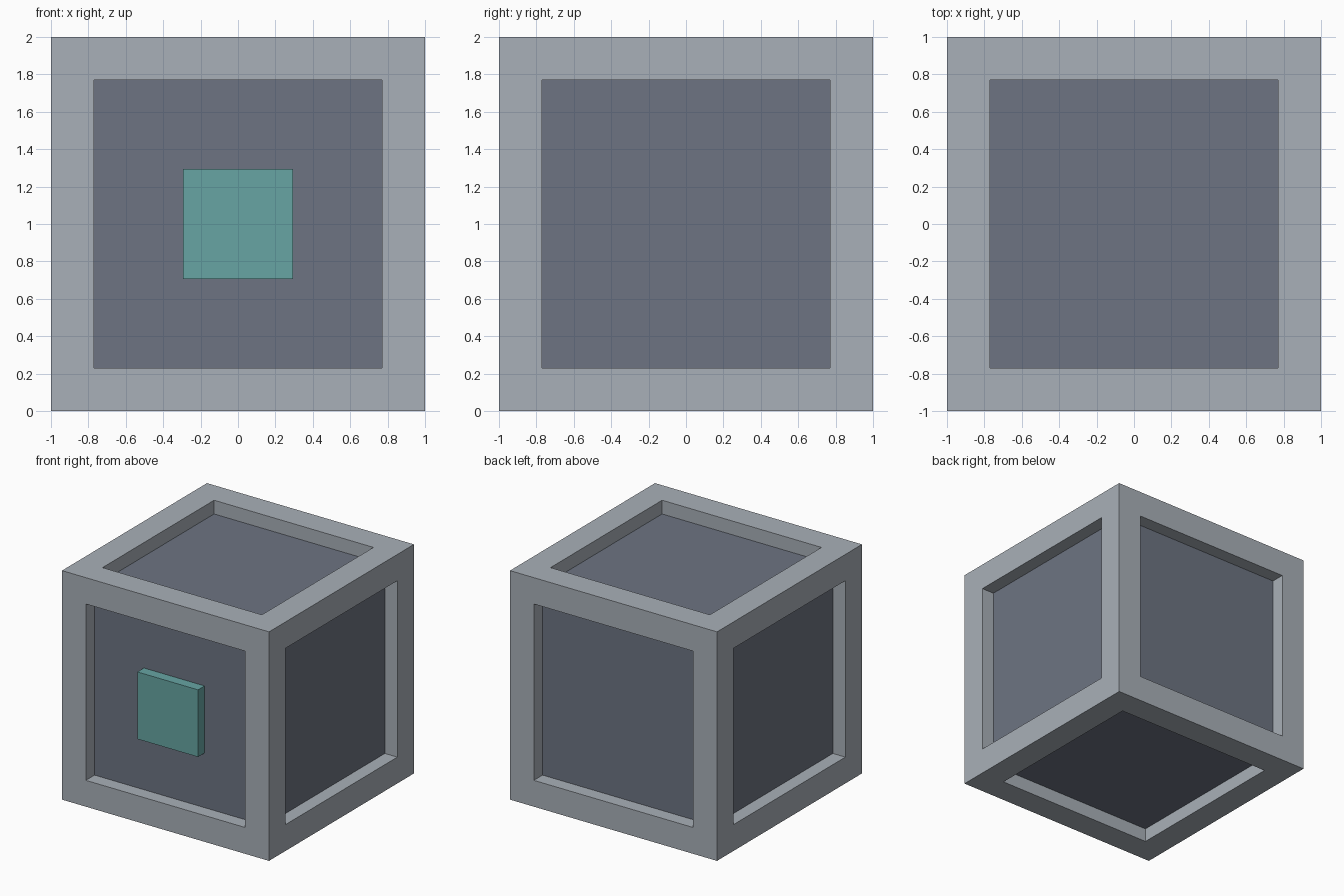
import bpy
import bmesh
from mathutils import Matrix, Vector

HALF = 1.0        # half the crate's side
BORDER = 0.23     # width of the frame bars
RECESS = 0.12     # depth of the panels behind the frame

if "Cube" in bpy.data.objects:
    bpy.data.objects.remove(bpy.data.objects["Cube"], do_unlink=True)


def srgb(*rgb):
    """Turn 0-255 screen values into a linear colour."""
    def lin(c):
        c /= 255
        return c / 12.92 if c <= 0.04045 else ((c + 0.055) / 1.055) ** 2.4
    return (*[lin(c) for c in rgb], 1.0)


def material(name, colour):
    mat = bpy.data.materials.new(name)
    mat.use_nodes = True
    mat.diffuse_color = colour
    bsdf = mat.node_tree.nodes["Principled BSDF"]
    bsdf.inputs["Base Color"].default_value = colour
    return mat


def add_object(name, bm, mat):
    mesh = bpy.data.meshes.new(name)
    bm.to_mesh(mesh)
    bm.free()
    mesh.materials.append(mat)
    obj = bpy.data.objects.new(name, mesh)
    bpy.context.collection.objects.link(obj)
    return obj


def box(centre, size):
    bm = bmesh.new()
    place = Matrix.Translation(centre) @ Matrix.Diagonal((*size, 1.0))
    bmesh.ops.create_cube(bm, size=1.0, matrix=place)
    return bm


light_grey = material("light grey", srgb(169, 176, 184))
slate = material("slate grey", srgb(109, 116, 130))
teal = material("teal", srgb(103, 165, 163))

middle = Vector((0, 0, HALF))

# Frame: every side is inset, then pushed in to make an open recess
frame = box(middle, [2 * HALF] * 3)
sides = frame.faces[:]
bmesh.ops.inset_individual(frame, faces=sides, thickness=BORDER, use_even_offset=True)
bmesh.ops.inset_individual(frame, faces=sides, thickness=0, depth=-RECESS)
bmesh.ops.delete(frame, geom=sides, context="FACES_ONLY")
add_object("frame", frame, light_grey)

# Panels: one inner box closes all six recesses
inner = HALF - RECESS
add_object("inner_panels", box(middle, [2 * inner] * 3), slate)

# Square plate on the front panel
thickness = 0.09
plate_centre = middle - Vector((0, inner + thickness / 2, 0))
add_object("front_plate", box(plate_centre, (0.586, thickness, 0.586)), teal)
